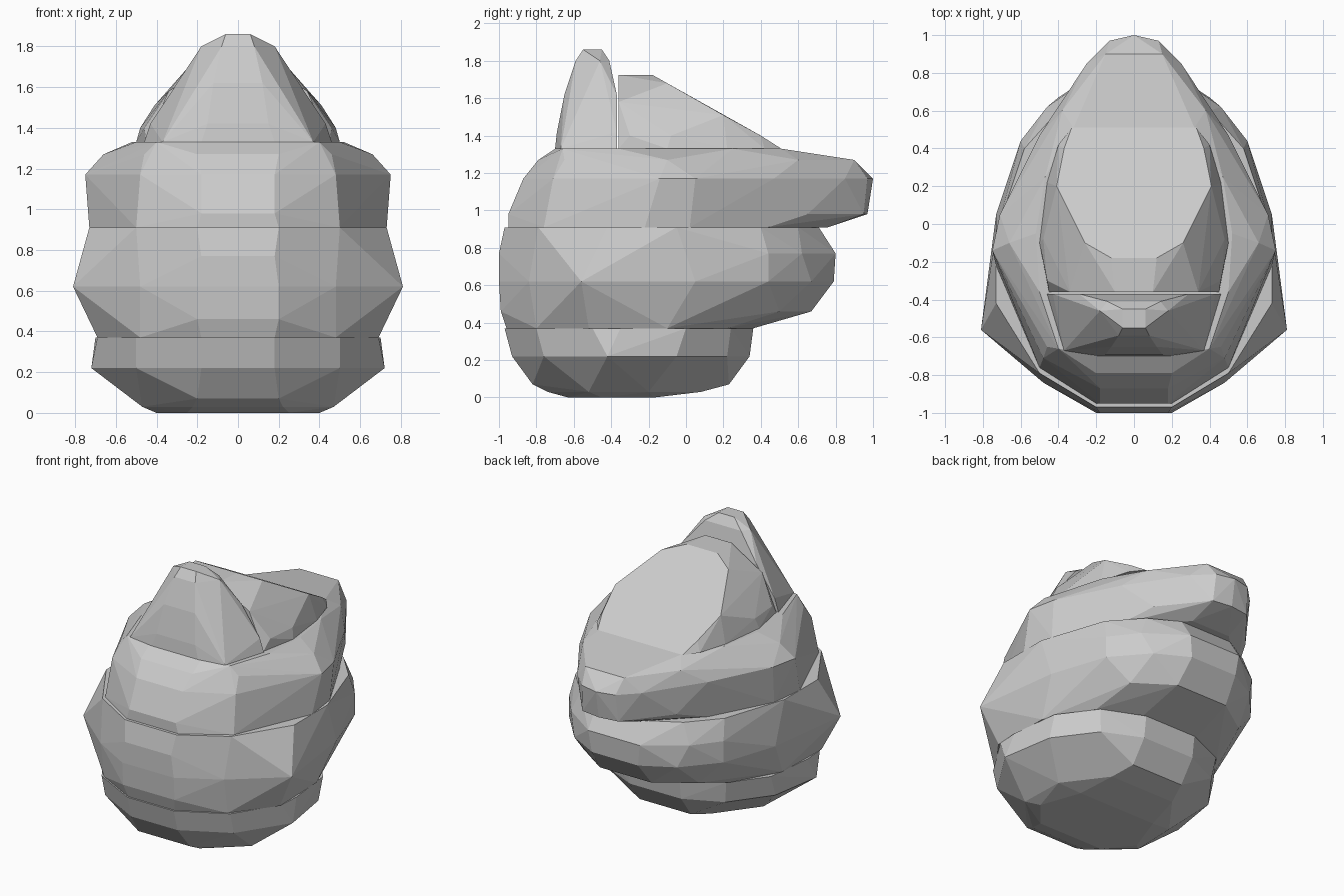
import bpy, bmesh


def stone(name, layers):
    """Convex faceted part from half outlines (x, y) at each height, mirrored in x."""
    bm = bmesh.new()
    for z, half in layers:
        for x, y in half:
            bm.verts.new((x, y, z))
            if x:
                bm.verts.new((-x, y, z))
    res = bmesh.ops.convex_hull(bm, input=bm.verts[:])
    loose = {g for g in res["geom_interior"] + res["geom_unused"]
             if isinstance(g, bmesh.types.BMVert)}
    bmesh.ops.delete(bm, geom=list(loose), context='VERTS')
    bmesh.ops.dissolve_limit(bm, angle_limit=0.03, verts=bm.verts[:], edges=bm.edges[:])
    bmesh.ops.recalc_face_normals(bm, faces=bm.faces[:])
    me = bpy.data.meshes.new(name)
    bm.to_mesh(me)
    bm.free()
    ob = bpy.data.objects.new(name, me)
    bpy.context.collection.objects.link(ob)


# rounded foot
stone("base_tier", [
    (0.00, [(.25, -.63), (.40, -.45), (.30, -.17)]),
    (0.03, [(.22, -.74), (.47, -.52), (.46, -.20), (.25, .08)]),
    (0.07, [(.20, -.82), (.20, .23)]),
    (0.22, [(.18, -.93), (.50, -.76), (.72, -.42), (.66, -.05), (.46, .22), (.20, .34)]),
    (0.37, [(.18, -.97), (.50, -.80), (.69, -.50), (.70, -.35), (.66, .0), (.48, .24), (.20, .36)]),
])

# widest middle tier, overhanging to the back
stone("middle_tier", [
    (0.37, [(.18, -.96), (.48, -.80), (.69, -.52), (.68, -.1), (.50, .22), (.22, .36)]),
    (0.46, [(.20, -.99), (.45, .50), (.20, .67)]),
    (0.62, [(.20, -1.0), (.48, -.84), (.81, -.56), (.73, .05), (.60, .44), (.40, .67), (.18, .79)]),
    (0.77, [(.18, -1.0), (.60, .44), (.46, .62), (.20, .80)]),
    (0.91, [(.20, -.97), (.50, -.79), (.73, -.42), (.73, -.05), (.58, .40), (.40, .60), (.20, .71)]),
])

# upper tier with pointed back
stone("upper_tier", [
    (0.91, [(.20, -.95), (.50, -.76), (.73, -.22), (.70, .02), (.48, .44), (.15, .76)]),
    (0.98, [(.18, -.95), (.72, -.10), (.38, .65), (.14, .95), (0, .97)]),
    (1.17, [(.18, -.87), (.48, -.71), (.75, -.14), (.71, .05), (.50, .47), (.25, .85), (.13, .97), (0, 1.0)]),
    (1.27, [(.20, -.79), (.46, -.65), (.66, -.10), (.38, .60), (.15, .90)]),
    (1.33, [(.20, -.70), (.40, -.66), (.50, -.36), (.52, -.05), (.47, .25), (.32, .51)]),
])

# upright front crest
stone("front_crest", [
    (1.33, [(.18, -.70), (.37, -.67), (.46, -.37)]),
    (1.42, [(.15, -.69), (.34, -.62), (.43, -.37)]),
    (1.62, [(.12, -.65), (.22, -.57), (.29, -.37)]),
    (1.80, [(.08, -.59), (.18, -.46), (.14, -.41)]),
    (1.86, [(.06, -.55), (.06, -.45)]),
])

# sloping wedge behind the crest
stone("sloped_top", [
    (1.33, [(.45, -.36), (.50, -.10), (.46, .22), (.40, .42), (.33, .51)]),
    (1.40, [(.46, -.30), (.48, -.08), (.37, .40)]),
    (1.51, [(.41, .20)]),
    (1.58, [(.34, -.36)]),
    (1.68, [(.26, -.10)]),
    (1.725, [(.10, -.36), (.12, -.18)]),
])
